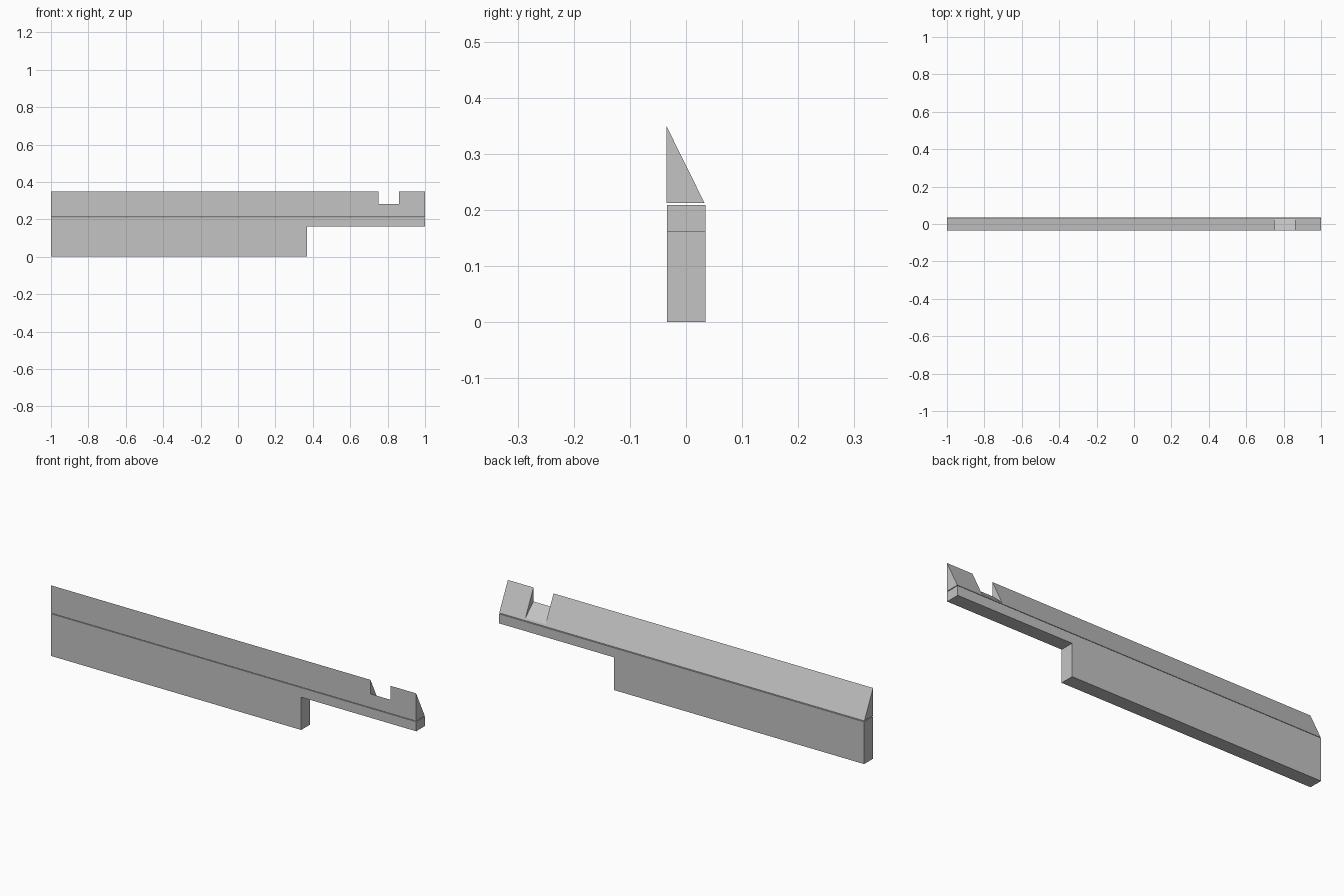
import bpy
import bmesh
from mathutils import Vector

cube = bpy.data.objects.get("Cube")
if cube:
    bpy.data.objects.remove(cube, do_unlink=True)

grey = bpy.data.materials.new("plain grey")
grey.use_nodes = True
colour = (0.55, 0.55, 0.55, 1)
grey.diffuse_color = colour
grey.node_tree.nodes["Principled BSDF"].inputs["Base Color"].default_value = colour


def prism(name, profile, offset):
    """Extrude a closed profile of 3D points along an offset."""
    bm = bmesh.new()
    face = bm.faces.new([bm.verts.new(p) for p in profile])
    out = bmesh.ops.extrude_face_region(bm, geom=[face], use_keep_orig=True)
    moved = [v for v in out["geom"] if isinstance(v, bmesh.types.BMVert)]
    bmesh.ops.translate(bm, verts=moved, vec=Vector(offset))
    bmesh.ops.recalc_face_normals(bm, faces=bm.faces)
    mesh = bpy.data.meshes.new(name)
    bm.to_mesh(mesh)
    bm.free()
    mesh.materials.append(grey)
    obj = bpy.data.objects.new(name, mesh)
    bpy.context.collection.objects.link(obj)
    return obj


# Stepped lower body, extruded through its thickness
BODY_TOP, STEP_X, STEP_Z = 0.209, 0.37, 0.162
body_outline = [(-1, 0), (STEP_X, 0), (STEP_X, STEP_Z), (1, STEP_Z),
                (1, BODY_TOP), (-1, BODY_TOP)]
prism("stepped_body", [(x, -0.034, z) for x, z in body_outline], (0, 0.069, 0))

# Bevelled upper strip, a thin gap above the body
strip_section = [(-0.035, 0.2125), (0.033, 0.2125), (-0.035, 0.35)]
strip = prism("bevelled_strip", [(-1, y, z) for y, z in strip_section], (2, 0, 0))

# Notch with a sloping floor
notch_section = [(-0.1, 0.341), (0.1, 0.156), (0.1, 0.5), (-0.1, 0.5)]
cutter = prism("notch_cutter", [(0.75, y, z) for y, z in notch_section], (0.11, 0, 0))
cutter.hide_render = True
cutter.hide_set(True)
cut = strip.modifiers.new("notch", "BOOLEAN")
cut.operation = "DIFFERENCE"
cut.solver = "EXACT"
cut.object = cutter
